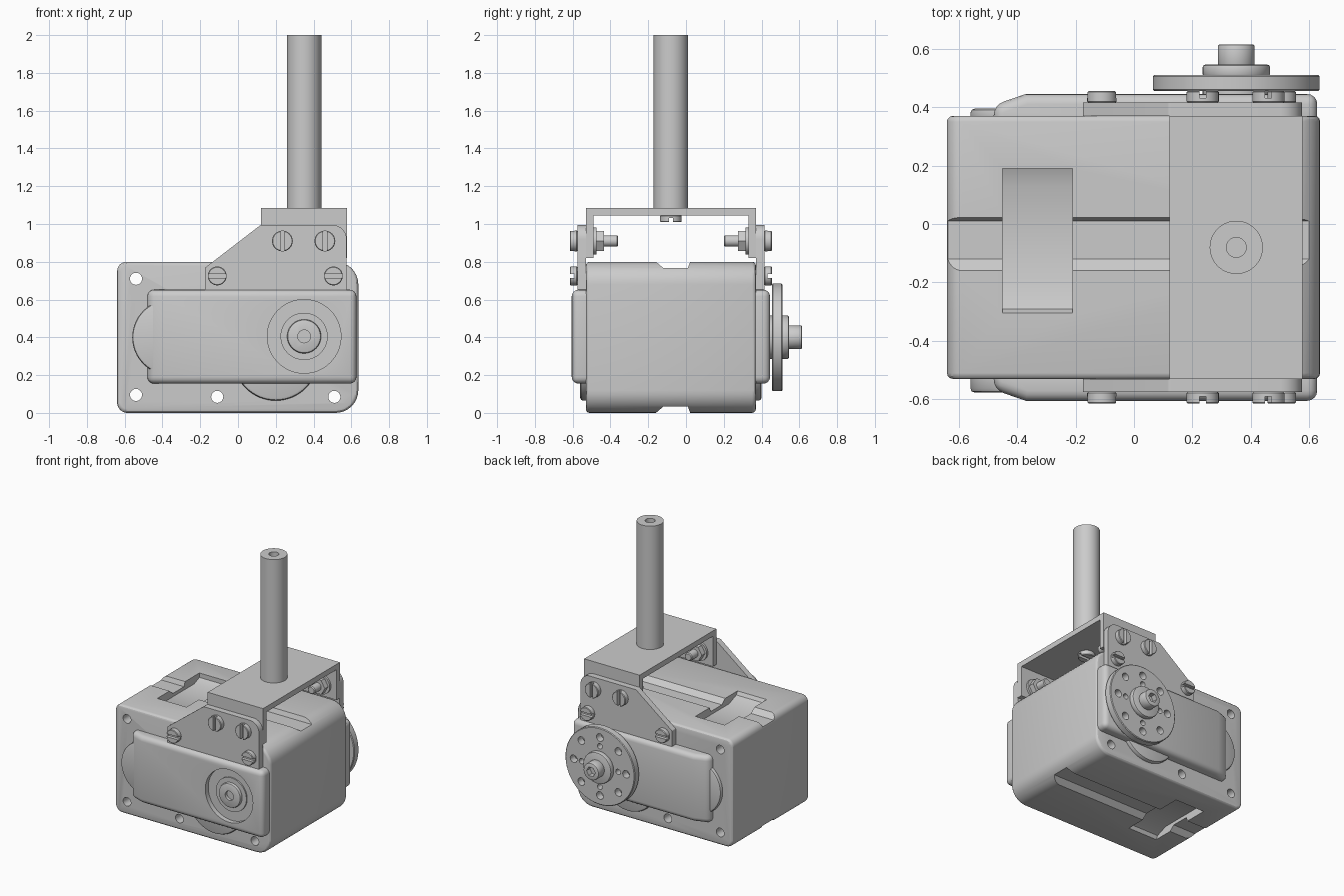
import bpy, bmesh
from math import pi, sin, cos, radians, tan
from mathutils import Vector

if "Cube" in bpy.data.objects:
    bpy.data.objects.remove(bpy.data.objects["Cube"])

CY = -0.08  # middle plane of the housing


def prism(name, pts, axis, a, b, bevel=0.0, seg=3):
    """Extrude a 2D outline along an axis from a to b."""
    def place(p, t):
        return {'x': (t, p[0], p[1]), 'y': (p[0], t, p[1]), 'z': (p[0], p[1], t)}[axis]
    bm = bmesh.new()
    lo = [bm.verts.new(place(p, a)) for p in pts]
    hi = [bm.verts.new(place(p, b)) for p in pts]
    bm.faces.new(lo)
    bm.faces.new(hi)
    n = len(pts)
    for i in range(n):
        j = (i + 1) % n
        bm.faces.new((lo[i], lo[j], hi[j], hi[i]))
    bmesh.ops.recalc_face_normals(bm, faces=bm.faces)
    me = bpy.data.meshes.new(name)
    bm.to_mesh(me)
    bm.free()
    ob = bpy.data.objects.new(name, me)
    bpy.context.collection.objects.link(ob)
    if bevel:
        m = ob.modifiers.new("bevel", 'BEVEL')
        m.width, m.segments, m.limit_method, m.angle_limit = bevel, seg, 'ANGLE', radians(60)
        apply(ob, m)
    return ob


def apply(ob, mod):
    bpy.context.view_layer.objects.active = ob
    bpy.ops.object.modifier_apply(modifier=mod.name)


def circle(c, r, n=48):
    return [(c[0] + r * cos(2 * pi * i / n), c[1] + r * sin(2 * pi * i / n)) for i in range(n)]


def disc(name, c, r, axis, a, b, bevel=0.0, n=48, seg=2):
    return prism(name, circle(c, r, n), axis, a, b, bevel, seg)


def rounded(corners, n=8):
    """Outline from (x, y, radius) corners."""
    out = []
    for i, (x, y, r) in enumerate(corners):
        p = Vector((x, y))
        d0 = (Vector(corners[i - 1][:2]) - p).normalized()
        d1 = (Vector(corners[(i + 1) % len(corners)][:2]) - p).normalized()
        if r == 0:
            out.append((x, y))
            continue
        half = d0.angle(d1) / 2
        c = p + (d0 + d1).normalized() * (r / sin(half))
        s = (p + d0 * (r / tan(half)) - c).normalized()
        e = (p + d1 * (r / tan(half)) - c).normalized()
        for k in range(n + 1):
            v = s.slerp(e, k / n).normalized() * r
            out.append((c.x + v.x, c.y + v.y))
    return out


def rect(x0, y0, x1, y1):
    return [(x0, y0), (x1, y0), (x1, y1), (x0, y1)]


def cut(ob, *cutters):
    for c in cutters:
        c.hide_render = True
        m = ob.modifiers.new("cut", 'BOOLEAN')
        m.operation, m.object, m.solver = 'DIFFERENCE', c, 'EXACT'
        apply(ob, m)
        bpy.data.objects.remove(c)


def ybar(s, d):
    return CY + s * d


def slotted_head(name, c, r, axis, base, top, vertical):
    """Screw head with a straight slot in its outer face."""
    head = disc(name, c, r, axis, base, top, 0.004, 32, 1)
    deep = top + (base - top) * 0.6
    w, l = 0.011, r * 1.3
    hw, hh = (w, l) if vertical else (l, w)
    cut(head, prism("slot_cutter", rect(c[0] - hw, c[1] - hh, c[0] + hw, c[1] + hh),
                    axis, deep, top + (top - base)))
    return head


# Housing with top and bottom grooves, latch pockets and mounting holes
body = prism("housing", rounded([(-0.64, 0, 0.055), (0.637, 0, 0.12), (0.637, 0.8, 0.12),
                                 (-0.64, 0.8, 0.05)]), 'y', CY - 0.45, CY + 0.45, 0.02)
groove = [(-0.183, 0.82), (-0.12, 0.767), (0.01, 0.767), (0.03, 0.82)]
pocket = [(0.19, 0.82), (0.19, 0.767), (0.13, 0.742), (-0.205, 0.742), (-0.29, 0.775), (-0.315, 0.82)]
for flip in (False, True):
    f = (lambda p: (p[0], 0.8 - p[1])) if flip else (lambda p: p)
    cut(body, prism("groove_cutter", [f(p) for p in groove], 'x', -0.8, 0.8),
        prism("pocket_cutter", [f(p) for p in pocket], 'x', -0.45, -0.21))
for c in ((-0.54, 0.71), (-0.54, 0.095), (-0.11, 0.085), (0.51, 0.085)):
    cut(body, disc("hole_cutter", c, 0.032, 'y', -1, 1, n=24))

# Parts repeated on the front and back faces
plate_outline = rounded([(-0.175, 0.62, 0), (0.575, 0.62, 0), (0.575, 0.995, 0.075),
                         (0.12, 0.995, 0.02), (-0.175, 0.768, 0.01)])
for s, side in ((-1, "front"), (1, "back")):
    # Gear cover with a sloped left end
    cover = prism(side + "_cover", [(-0.48, ybar(s, 0.4)), (-0.48, ybar(s, 0.487)),
                                    (-0.37, ybar(s, 0.525)), (0.627, ybar(s, 0.525)),
                                    (0.627, ybar(s, 0.4))], 'z', 0.155, 0.652, 0.035, 4)
    if s < 0:
        cut(cover, disc("recess_cutter", (0.35, 0.405), 0.195, 'y', -0.57, -0.8, n=64))
    # Round swellings beside the cover
    disc(side + "_end_swelling", (-0.36, 0.4), 0.2, 'y', ybar(s, 0.42),
         ybar(s, 0.497 if s < 0 else 0.475), 0.015, 64)
    disc(side + "_lower_swelling", (0.2, 0.29), 0.225, 'y', ybar(s, 0.42), ybar(s, 0.48), 0.015, 64)

    # Side plate and its fasteners
    prism(side + "_side_plate", plate_outline, 'y', ybar(s, 0.45), ybar(s, 0.495))
    for i, x in enumerate((-0.11, 0.505)):
        slotted_head(f"{side}_screw_{i}", (x, 0.725), 0.05, 'y', ybar(s, 0.495), ybar(s, 0.535), False)
    for i, x in enumerate((0.235, 0.46)):
        c = (x, 0.91)
        slotted_head(f"{side}_bolt_head_{i}", c, 0.055, 'y', ybar(s, 0.495), ybar(s, 0.535), True)
        disc(f"{side}_bolt_shank_{i}", c, 0.03, 'y', ybar(s, 0.5), ybar(s, 0.28), 0.006, 24, 1)
        disc(f"{side}_washer_{i}", c, 0.072, 'y', ybar(s, 0.412), ybar(s, 0.395), n=32)
        disc(f"{side}_nut_{i}", c, 0.06, 'y', ybar(s, 0.395), ybar(s, 0.355), n=6)

# Bearing boss inside the front recess
disc("boss_step", (0.35, 0.405), 0.125, 'y', -0.56, -0.58)
boss = disc("bearing_boss", (0.35, 0.405), 0.09, 'y', -0.56, -0.602, 0.012)
cut(boss, disc("boss_cutter", (0.35, 0.405), 0.034, 'y', -0.575, -0.7, n=24))

# Output horn with its ring of holes, and hub screw
hc = (0.35, 0.4)
horn = disc("output_horn", hc, 0.285, 'y', 0.455, 0.51, 0.005, 72, 1)
for i in range(8):
    a = i * pi / 4
    cut(horn, disc("horn_cutter", (hc[0] + 0.215 * cos(a), hc[1] + 0.215 * sin(a)), 0.028,
                   'y', 0.3, 0.7, n=20))
for i in range(4):
    a = i * pi / 2
    cut(horn, disc("horn_cutter", (hc[0] + 0.15 * cos(a), hc[1] + 0.15 * sin(a)), 0.02,
                   'y', 0.3, 0.7, n=16))
disc("output_spindle", hc, 0.115, 'y', 0.4, 0.46)
disc("hub_flange", hc, 0.115, 'y', 0.505, 0.545, 0.008)
hub = disc("hub_screw", hc, 0.063, 'y', 0.54, 0.615, 0.008, 40)
cut(hub, disc("socket_cutter", hc, 0.036, 'y', 0.575, 0.7, n=6))

# U-shaped bracket
yo, yi = 0.45, 0.41
prism("bracket", [(CY - yo, 0.82), (CY - yo, 1.085), (CY + yo, 1.085), (CY + yo, 0.82),
                  (CY + yi, 0.82), (CY + yi, 1.045), (CY - yi, 1.045), (CY - yi, 0.82)],
      'x', 0.122, 0.577)

# Upright shaft with a bored end, and the screw holding it from below
shaft = disc("shaft", (0.35, CY), 0.091, 'z', 1.085, 2.0)
cut(shaft, disc("bore_cutter", (0.35, CY), 0.034, 'z', 1.8, 2.2, n=24))
slotted_head("shaft_screw", (0.35, CY), 0.057, 'z', 1.046, 1.01, False)

# Smooth shading with crisp edges
for ob in bpy.context.scene.objects:
    ob.select_set(True)
bpy.context.view_layer.objects.active = body
bpy.ops.object.shade_smooth_by_angle(angle=radians(30))
